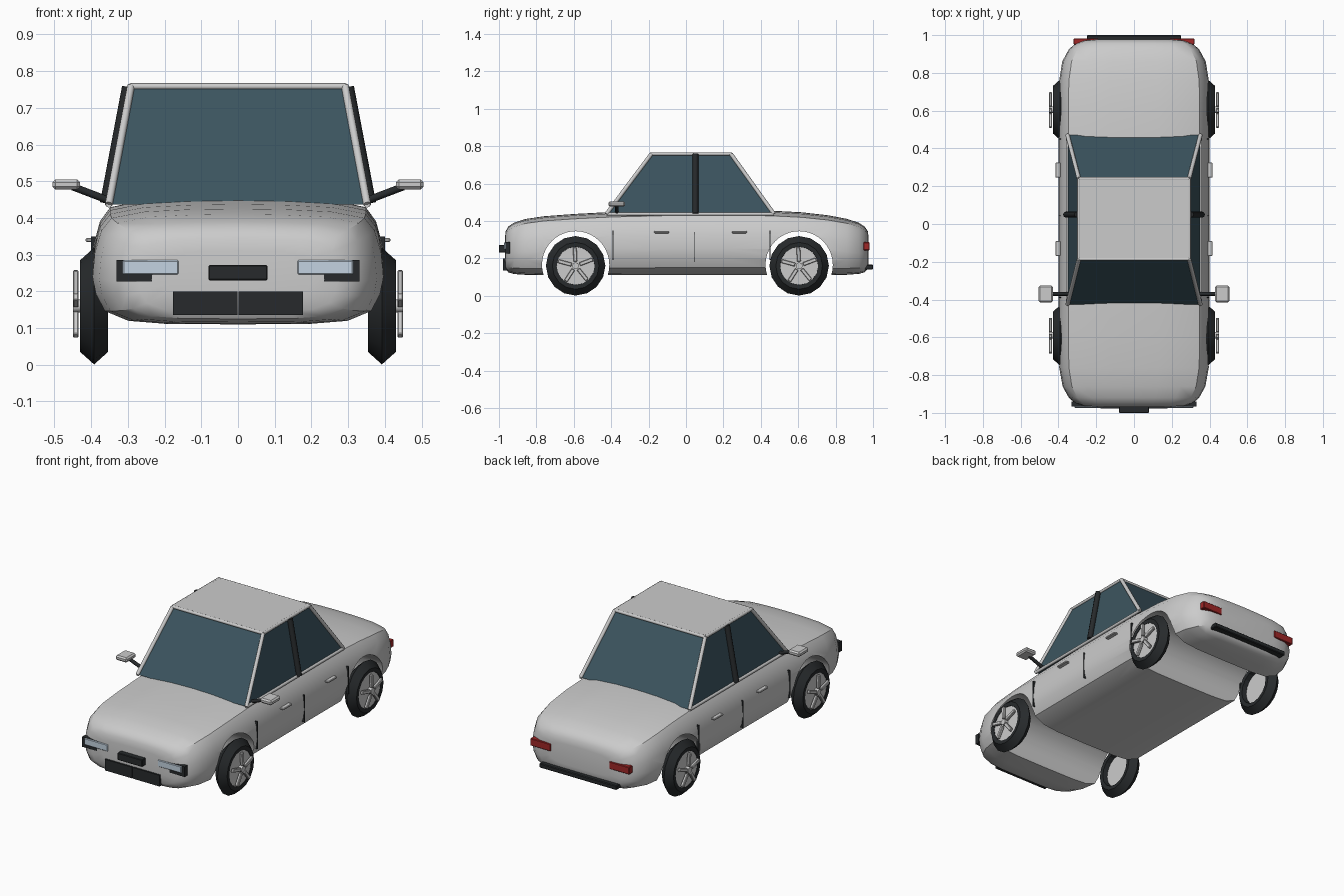
import bpy, bmesh
from math import pi, sin, cos, radians
from mathutils import Vector, Matrix

if "Cube" in bpy.data.objects:
    bpy.data.objects.remove(bpy.data.objects["Cube"])


def material(name, r, g, b):
    m = bpy.data.materials.new(name)
    m.diffuse_color = (r, g, b, 1)
    m.use_nodes = True
    m.node_tree.nodes["Principled BSDF"].inputs["Base Color"].default_value = m.diffuse_color
    return m


BLACK = material("black_trim", 0.02, 0.023, 0.025)
GLASS = material("tinted_glass", 0.045, 0.09, 0.115)
RED = material("tail_red", 0.35, 0.02, 0.02)
LAMP = material("lamp_glass", 0.55, 0.65, 0.75)


def finish(name, bm, mat=None, smooth=None):
    bmesh.ops.recalc_face_normals(bm, faces=bm.faces[:])
    me = bpy.data.meshes.new(name)
    bm.to_mesh(me)
    bm.free()
    ob = bpy.data.objects.new(name, me)
    bpy.context.collection.objects.link(ob)
    if mat:
        me.materials.append(mat)
    if smooth:
        smooth_object(ob, smooth)
    return ob


def smooth_object(ob, angle):
    bpy.ops.object.select_all(action='DESELECT')
    ob.select_set(True)
    bpy.context.view_layer.objects.active = ob
    bpy.ops.object.shade_smooth_by_angle(angle=radians(angle))


def box(name, lo, hi, mat=None, bevel=0):
    lo, hi = Vector(lo), Vector(hi)
    bm = bmesh.new()
    bmesh.ops.create_cube(bm, size=1, matrix=Matrix.Translation((lo + hi) / 2)
                          @ Matrix.Diagonal((*(hi - lo), 1)))
    if bevel:
        bmesh.ops.bevel(bm, geom=bm.edges[:], offset=bevel, segments=1, affect='EDGES')
    return finish(name, bm, mat)


def bar(name, a, b, radius, mat=None, sides=8):
    a, b = Vector(a), Vector(b)
    d = b - a
    bm = bmesh.new()
    bmesh.ops.create_cone(bm, cap_ends=True, segments=sides, radius1=radius, radius2=radius,
                          depth=d.length, matrix=Matrix.Translation((a + b) / 2)
                          @ d.to_track_quat('Z', 'Y').to_matrix().to_4x4())
    return finish(name, bm, mat, 50)


def bridge(bm, rings, closed=False):
    pairs = list(zip(rings, rings[1:])) + ([(rings[-1], rings[0])] if closed else [])
    for r0, r1 in pairs:
        n = len(r0)
        for i in range(n):
            bm.faces.new((r0[i], r0[(i + 1) % n], r1[(i + 1) % n], r1[i]))


# Body shell: one rounded section lofted along the car
half = [(0, 0), (.5, .005), (.75, .03), (.92, .115), (.98, .26), (1, .41), (.985, .62),
        (.94, .81), (.87, .92), (.64, .975), (.33, .994), (0, 1)]
section = half + [(-u, v) for u, v in half[-2:0:-1]]
stations = [(-.968, .2, .19, .31), (-.964, .27, .145, .345), (-.95, .31, .125, .37),
            (-.92, .345, .116, .39), (-.86, .378, .112, .41), (-.76, .396, .11, .425),
            (-.6, .4, .11, .437), (-.4, .4, .11, .448), (-.1, .4, .11, .456),
            (.2, .4, .11, .457), (.45, .4, .11, .455), (.62, .4, .11, .446),
            (.76, .396, .11, .43), (.86, .38, .112, .411), (.925, .345, .117, .39),
            (.955, .31, .125, .37), (.972, .27, .145, .345), (.977, .2, .19, .31)]
bm = bmesh.new()
rings = [[bm.verts.new((u * w, y, zb + v * (zt - zb))) for u, v in section]
         for y, w, zb, zt in stations]
bridge(bm, rings)
bm.faces.new(rings[0])
bm.faces.new(rings[-1])
body = finish("body_shell", bm)

# Wheel arches cut through the full width
for y in (-.59, .605):
    cutter = bar("arch_cutter", (-.6, y, .165), (.6, y, .165), .18, None, 40)
    mod = body.modifiers.new("arch", 'BOOLEAN')
    mod.operation = 'DIFFERENCE'
    mod.solver = 'EXACT'
    mod.object = cutter
    bpy.context.view_layer.objects.active = body
    bpy.ops.object.modifier_apply(modifier=mod.name)
    bpy.data.objects.remove(cutter)
smooth_object(body, 35)

# Cabin: glass block, roof panel and pillars
base = [Vector(p) for p in ((-.352, -.425, .437), (.352, -.425, .437), (.352, .47, .437), (-.352, .47, .437))]
roof = [Vector(p) for p in ((-.292, -.185, .758), (.292, -.185, .758), (.292, .24, .758), (-.292, .24, .758))]
bm = bmesh.new()
lower, upper = ([bm.verts.new(p) for p in ring] for ring in (base, roof))
bridge(bm, [lower, upper])
bm.faces.new(lower)
bm.faces.new(upper)
finish("cabin_glass", bm, GLASS)
box("roof_panel", (-.29, -.183, .75), (.29, .238, .765), None, .003)
for i in range(4):
    j = (i + 1) % 4
    bar("corner_pillar", base[i], roof[i], .011)
    bar("roof_rail", roof[i], roof[j], .009)
    if i % 2:
        bar("belt_rail", base[i], base[j], .009)

# Parts repeated on both sides
for s in (-1, 1):
    def side_box(name, lo, hi, mat=None, bevel=0):
        x0, x1 = sorted((s * lo[0], s * hi[0]))
        return box(name, (x0, *lo[1:]), (x1, *hi[1:]), mat, bevel)

    bar("centre_pillar", (s * .36, .05, .44), (s * .3, .05, .757), .016, BLACK)
    bar("mirror_arm", (s * .345, -.37, .445), (s * .45, -.37, .485), .01, BLACK)
    side_box("mirror_head", (.43, -.415, .477), (.505, -.325, .505), None, .008)
    for y in (-.39, .45):
        side_box("door_seam", (.385, y - .003, .19), (.4005, y + .003, .35), BLACK)
    side_box("door_seam", (.385, .042, .18), (.401, .045, .34), BLACK)
    for y in (-.13, .285):
        side_box("door_handle", (.39, y - .04, .334), (.415, y + .04, .345), None, .003)
    side_box("headlight_housing", (.16, -.966, .227), (.331, -.94, .286), BLACK)
    side_box("headlight", (.162, -.973, .246), (.314, -.95, .285), LAMP, .003)
    side_box("tail_light", (.19, .95, .243), (.32, .982, .286), RED, .003)

    # Wheels: faceted tyre, disc, spokes and cap
    for y in (-.59, .605):
        c = Vector((s * .392, y, .16))
        bm = bmesh.new()
        rings = []
        for k in range(16):
            a = 2 * pi * k / 16
            rings.append([bm.verts.new(c + Vector((dx, r * sin(a), r * cos(a)))) for r, dx in
                          ((.159, 0), (.125, .038), (.102, .036), (.094, 0), (.102, -.036), (.125, -.038))])
        bridge(bm, rings, True)
        finish("tyre", bm, BLACK, 20)
        bar("wheel_disc", c - Vector((s * .01, 0, 0)), c + Vector((s * .034, 0, 0)), .102, None, 20)
        bar("hub_cap", c + Vector((s * .03, 0, 0)), c + Vector((s * .057, 0, 0)), .018, None, 10)
        for k in range(5):
            bm = bmesh.new()
            m = (Matrix.Translation(c + Vector((s * .05, 0, 0))) @ Matrix.Rotation(2 * pi * k / 5 + .05, 4, 'X')
                 @ Matrix.Translation((0, 0, .06)) @ Matrix.Diagonal((.016, .02, .075, 1)))
            bmesh.ops.create_cube(bm, size=1, matrix=m)
            bmesh.ops.bevel(bm, geom=bm.edges[:], offset=.003, segments=1, affect='EDGES')
            finish("spoke", bm)

# Front and rear trim
box("lower_grille_left", (-.177, -.978, .135), (-.002, -.94, .2), BLACK)
box("lower_grille_right", (.002, -.978, .135), (.177, -.94, .2), BLACK)
box("front_plate", (-.08, -1, .23), (.08, -.96, .272), BLACK, .003)
box("rear_bumper_strip", (-.25, .95, .14), (.25, 1, .166), BLACK, .004)
